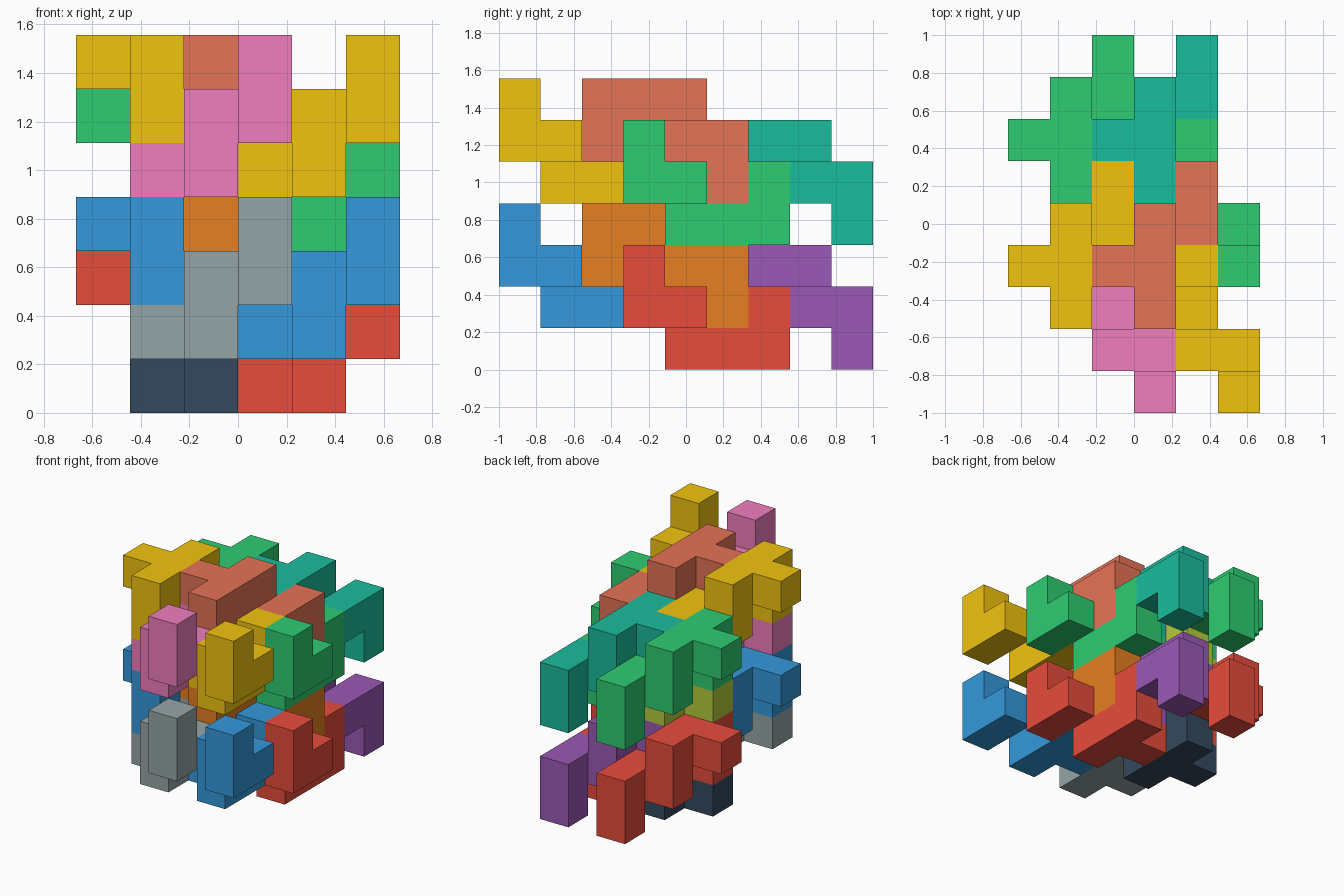
import bpy, bmesh, math
from mathutils import Vector

if "Cube" in bpy.data.objects:
    bpy.data.objects.remove(bpy.data.objects["Cube"])

U = 2 / 9  # edge of one unit cell

# One nine-cell puzzle piece, relative to its centre cell
PIECE = [(1, -2, 2), (1, -2, 1), (1, -1, 1), (0, -1, 1), (0, -1, 0),
         (0, 0, 0), (0, 1, 0), (0, 1, 1), (-1, 0, 0)]
DIRS = [Vector(d) for d in ((1, 0, 0), (-1, 0, 0), (0, 1, 0),
                            (0, -1, 0), (0, 0, 1), (0, 0, -1))]

COLOURS = {"gold": "f1c40f", "green": "2ecc71", "blue": "3498db", "red": "e74c3c",
           "pink": "f07ebd", "lime": "b5cc3c", "grey": "95a5a6", "dark": "34495e",
           "salmon": "e57357", "teal": "1abc9c", "orange": "e67e22", "purple": "9b59b6"}


def material(name):
    mat = bpy.data.materials.get(name)
    if not mat:
        mat = bpy.data.materials.new(name)
        srgb = [int(COLOURS[name][i:i + 2], 16) / 255 for i in (0, 2, 4)]
        mat.diffuse_color = [((c + 0.055) / 1.055) ** 2.4 for c in srgb] + [1]
        mat.use_nodes = True
        mat.node_tree.nodes["Principled BSDF"].inputs["Base Color"].default_value = mat.diffuse_color
    return mat


def add_piece(name, colour, centre, flip):
    # flip turns the piece half a turn about x
    s = -1 if flip else 1
    cells = {(centre[0] + x, centre[1] + s * y, centre[2] + s * z) for x, y, z in PIECE}
    bm = bmesh.new()
    for cell in cells:
        mid = Vector(cell) + Vector((0.5, 0.5, 0.5))
        for d in DIRS:
            if tuple(int(round(c)) for c in Vector(cell) + d) in cells:
                continue
            # outer square of this cell, counter-clockwise from outside
            a = Vector((d.y, d.z, d.x)) / 2
            b = d.cross(a)
            corners = [mid + d / 2 + p for p in (a + b, b - a, -a - b, a - b)]
            bm.faces.new([bm.verts.new((c - Vector((3, 4.5, 0))) * U) for c in corners])
    bmesh.ops.remove_doubles(bm, verts=bm.verts, dist=1e-4)
    bmesh.ops.dissolve_limit(bm, angle_limit=math.radians(1), verts=bm.verts, edges=bm.edges)
    bmesh.ops.recalc_face_normals(bm, faces=bm.faces)
    mesh = bpy.data.meshes.new(name)
    bm.to_mesh(mesh)
    bm.free()
    mesh.materials.append(material(colour))
    bpy.context.collection.objects.link(bpy.data.objects.new(name, mesh))


# Columns of interlocking pieces: colours for lower front, lower back, upper front, upper back
COLUMNS = [
    ("right_upright", (4, 2, 1), False, ("blue", "red", "gold", "green")),
    ("left_upright", (2, 2, 1), False, ("grey", "dark", "pink", "lime")),
    ("right_flipped", (3, 3, 3), True, ("orange", "purple", "salmon", "teal")),
    ("left_flipped", (1, 3, 3), True, ("blue", "red", "gold", "green")),
]
SPOTS = ["lower_front", "lower_back", "upper_front", "upper_back"]
for label, (x, y, z), flip, colours in COLUMNS:
    for n, colour in enumerate(colours):
        layer, back = divmod(n, 2)
        centre = (x, y + 3 * back, z + 3 * layer - back)
        add_piece(f"{label}_piece_{SPOTS[n]}", colour, centre, flip)
